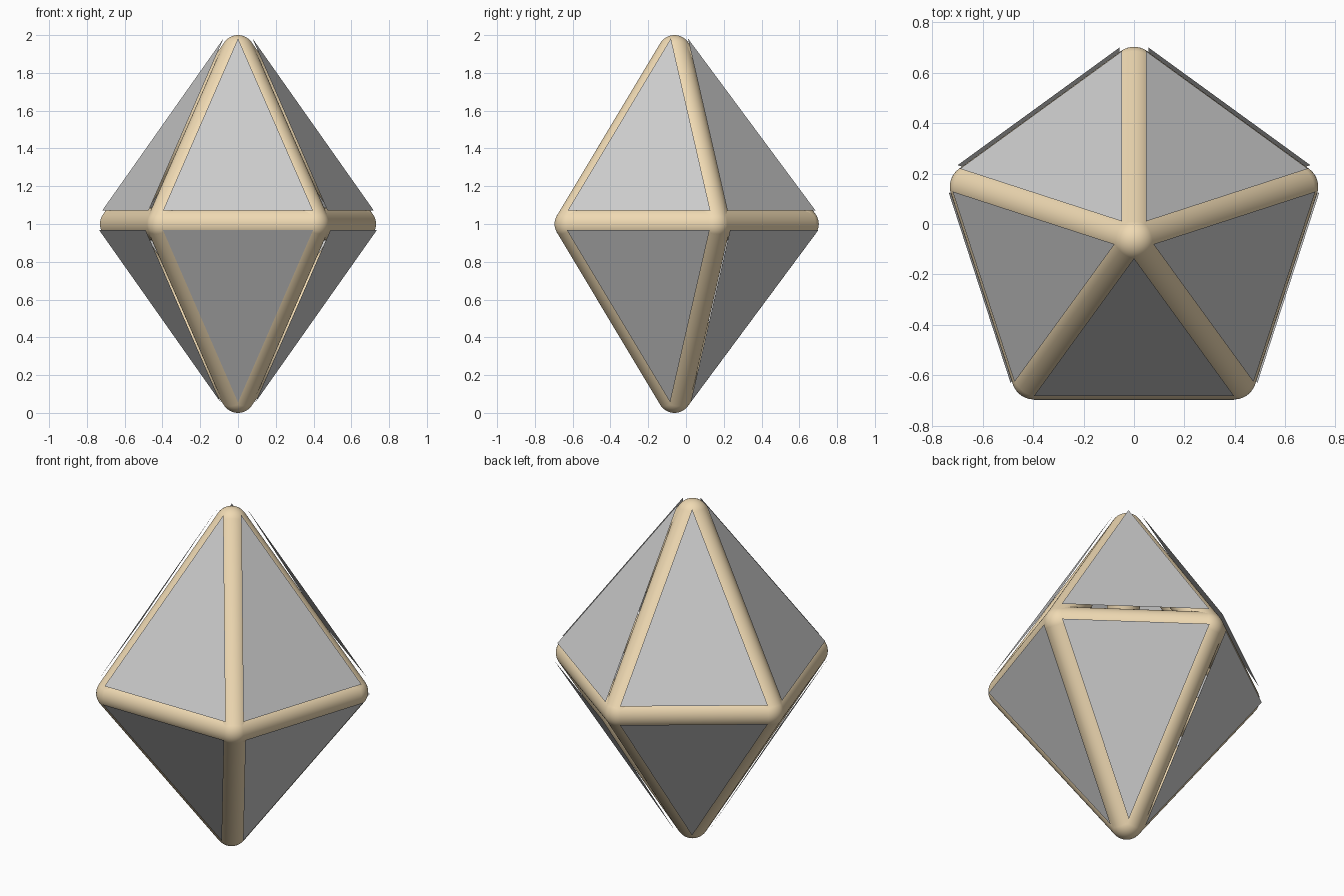
import bpy, bmesh, math
from mathutils import Vector, Matrix

if "Cube" in bpy.data.objects:
    bpy.data.objects.remove(bpy.data.objects["Cube"])

R, r, yc = 0.676, 0.088, -0.061     # ring radius, rod radius, centre offset in y
ring = [Vector((R * math.cos(math.radians(90 + 72 * i)),
                yc + R * math.sin(math.radians(90 + 72 * i)), 1.0)) for i in range(5)]
top, bottom = Vector((0, yc, 2 - r)), Vector((0, yc, r))

tan = bpy.data.materials.new("tan")
tan.diffuse_color = (0.87, 0.70, 0.45, 1)
tan.use_nodes = True
tan.node_tree.nodes["Principled BSDF"].inputs["Base Color"].default_value = tan.diffuse_color


def add_object(name, bm, material=None):
    mesh = bpy.data.meshes.new(name)
    bm.to_mesh(mesh)
    bm.free()
    ob = bpy.data.objects.new(name, mesh)
    bpy.context.collection.objects.link(ob)
    if material:
        mesh.materials.append(material)
    return ob


# Rounded frame: a rod along every edge and a ball at every corner
bm = bmesh.new()
for p in ring + [top, bottom]:
    bmesh.ops.create_uvsphere(bm, u_segments=40, v_segments=24, radius=r,
                              matrix=Matrix.Translation(p))
edges = [(ring[i], ring[(i + 1) % 5]) for i in range(5)]
edges += [(p, apex) for p in ring for apex in (top, bottom)]
for a, b in edges:
    d = b - a
    place = Matrix.Translation((a + b) / 2) @ d.to_track_quat('Z', 'Y').to_matrix().to_4x4()
    bmesh.ops.create_cone(bm, cap_ends=False, segments=40, radius1=r, radius2=r,
                          depth=d.length, matrix=place)
for f in bm.faces:
    f.smooth = True
add_object("rounded_frame", bm, tan)


# Flat panels floating just outside the frame
def panels(name, apex, gap, shift):
    for i in range(5):
        a, b = ring[i], ring[(i + 1) % 5]
        n = (b - a).cross(apex - a).normalized()
        if n.dot(a + b - top - bottom) < 0:
            n.negate()
        bm = bmesh.new()
        f = bm.faces.new([bm.verts.new(p + n * (r + gap) + shift) for p in (a, b, apex)])
        f.normal_update()
        if f.normal.dot(n) < 0:
            f.normal_flip()
        add_object(f"{name}_{i + 1}", bm)


panels("upper_panel", top, 0.006, Vector((0, 0.006, 0.022)))
panels("lower_panel", bottom, 0.025, Vector((0, 0.007, 0.026)))
